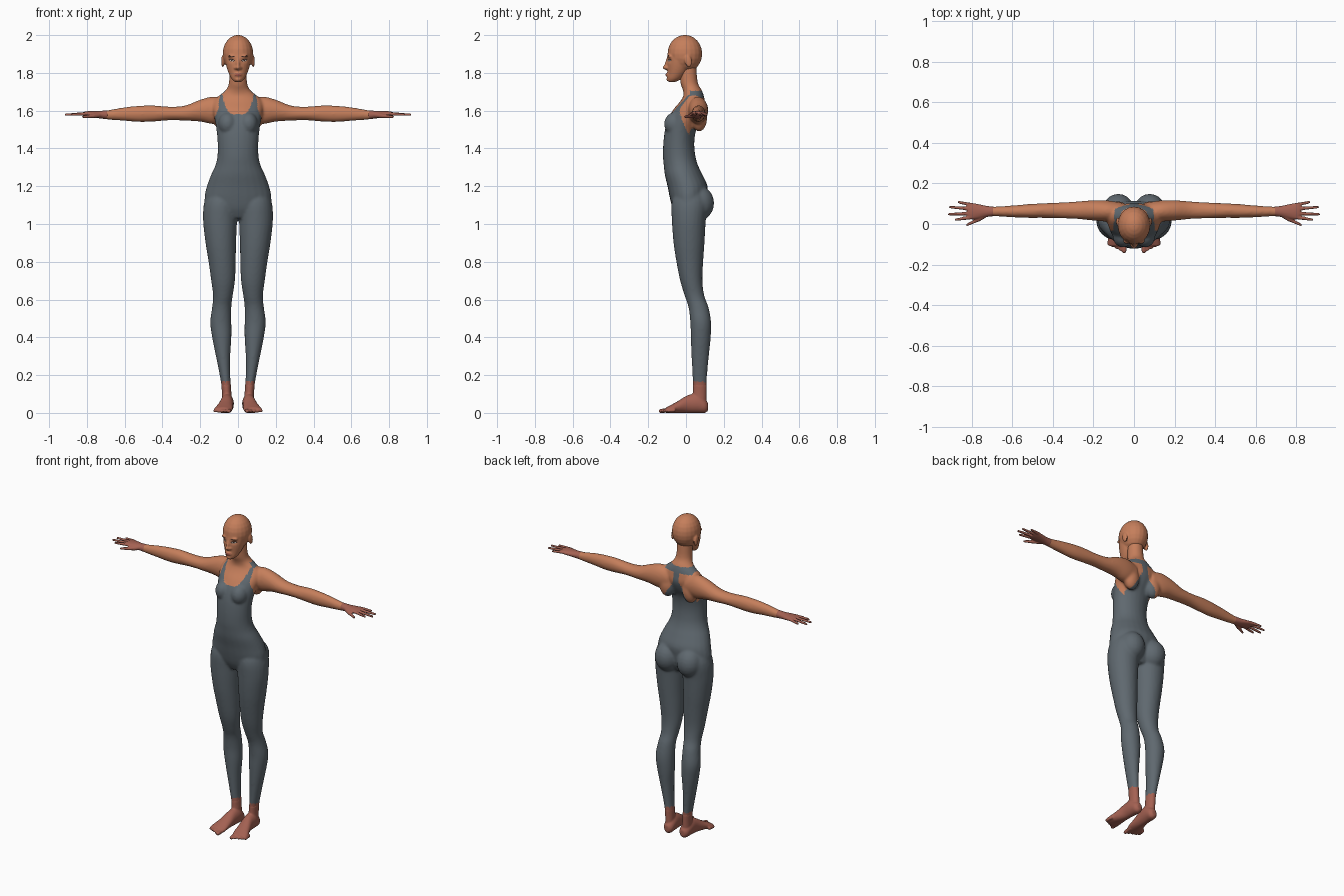
import bpy, bmesh, math
from mathutils import Vector, Matrix
from mathutils.bvhtree import BVHTree

default_cube = bpy.data.objects.get("Cube")
if default_cube:
    bpy.data.objects.remove(default_cube, do_unlink=True)


def make_material(name, red, green, blue):
    material = bpy.data.materials.new(name)
    material.use_nodes = True
    colour = (red, green, blue, 1)
    material.diffuse_color = colour
    shader = material.node_tree.nodes["Principled BSDF"]
    shader.inputs["Base Color"].default_value = colour
    shader.inputs["Roughness"].default_value = 0.7
    return material


skin = make_material("warm skin", 0.56, 0.21, 0.105)
limb_skin = make_material("reddish skin", 0.37, 0.12, 0.085)
suit = make_material("grey suit", 0.115, 0.14, 0.16)
lip_colour = make_material("lip", 0.33, 0.09, 0.065)
eye_white = make_material("eye white", 0.55, 0.5, 0.45)
dark = make_material("dark lash", 0.04, 0.02, 0.015)


def smooth_rows(rows, steps=4):
    """Catmull-Rom interpolation between the given cross-sections."""
    rows = [Vector(row) for row in rows]
    padded = [rows[0]] + rows + [rows[-1]]
    result = []
    for a, b, c, d in zip(padded, padded[1:], padded[2:], padded[3:]):
        for step in range(steps):
            t = step / steps
            result.append(b + (c - a) * (t / 2) + (a * 2 - b * 5 + c * 4 - d) * (t * t / 2)
                          + (b * 3 - a - c * 3 + d) * (t ** 3 / 2))
    return result + [rows[-1]]


def loft(bm, axis, rows, side=1, sides=24):
    """Closed tube of ellipses; row = position on axis, two centres, two radii."""
    others = [i for i in range(3) if i != axis]
    rings = []
    for place, centre_a, centre_b, radius_a, radius_b in smooth_rows(rows):
        ring = []
        for i in range(sides):
            angle = math.tau * i / sides
            point = [0, 0, 0]
            point[axis] = place
            point[others[0]] = centre_a + radius_a * math.cos(angle)
            point[others[1]] = centre_b + radius_b * math.sin(angle)
            point[0] *= side
            ring.append(bm.verts.new(point))
        rings.append(ring)
    for low, high in zip(rings, rings[1:]):
        for i in range(sides):
            j = (i + 1) % sides
            bm.faces.new((low[i], low[j], high[j], high[i]))
    bm.faces.new(rings[0])
    bm.faces.new(rings[-1])


def ball(bm, centre, radii, tilt=0):
    matrix = Matrix.Translation(centre) @ Matrix.Rotation(tilt, 4, 'X') @ Matrix.Diagonal((*radii, 1))
    bmesh.ops.create_uvsphere(bm, u_segments=20, v_segments=12, radius=1, matrix=matrix)


def digit(bm, axis, start, end, thick, thin, side):
    """Finger or toe: a tapered tube with a rounded tip."""
    start, end = Vector(start), Vector(end)
    tip = end + (end - start).normalized() * thin * .9
    rows = []
    for point, radius in ((start, thick), (end, thin), (tip, thin * .4)):
        centre = [point[i] for i in range(3) if i != axis]
        rows.append((point[axis], *centre, radius, radius))
    loft(bm, axis, rows, side, 10)


def add_object(name, bm, materials):
    mesh = bpy.data.meshes.new(name)
    bmesh.ops.recalc_face_normals(bm, faces=bm.faces)
    bm.to_mesh(mesh)
    bm.free()
    for material in materials:
        mesh.materials.append(material)
    mesh.shade_smooth()
    obj = bpy.data.objects.new(name, mesh)
    bpy.context.collection.objects.link(obj)
    return obj


def fuse(name, bm, voxel, rounds, materials):
    """Merge overlapping volumes into one skin and soften the joins."""
    obj = add_object(name, bm, [])
    remesh = obj.modifiers.new("Fuse", 'REMESH')
    remesh.mode = 'VOXEL'
    remesh.voxel_size = voxel
    soften = obj.modifiers.new("Soften", 'SMOOTH')
    soften.factor = 0.5
    soften.iterations = rounds
    graph = bpy.context.evaluated_depsgraph_get()
    mesh = bpy.data.meshes.new_from_object(obj.evaluated_get(graph))
    obj.modifiers.clear()
    obj.data = mesh
    mesh.materials.clear()
    for material in materials:
        mesh.materials.append(material)
    mesh.shade_smooth()
    return obj


# Body: torso, neck, arms and legs
torso_rows = [(1.03, 0, .015, .05, .06), (1.08, 0, .015, .165, .085), (1.14, 0, .012, .177, .098),
              (1.2, 0, .008, .165, .106), (1.26, 0, -.012, .143, .1), (1.31, 0, -.027, .12, .091),
              (1.36, 0, -.036, .109, .086), (1.43, 0, -.038, .108, .082), (1.5, 0, -.028, .114, .083),
              (1.56, 0, -.003, .125, .09), (1.61, 0, .02, .133, .084), (1.65, 0, .035, .128, .065),
              (1.68, 0, .04, .1, .054), (1.71, 0, .033, .064, .05), (1.75, 0, .016, .048, .046),
              (1.84, 0, .01, .045, .045)]
leg_rows = [(1.2, .08, .02, .06, .06), (1.12, .09, .02, .088, .095), (1.02, .095, .015, .09, .09),
            (.9, .091, .016, .081, .082), (.8, .084, .02, .072, .071), (.7, .079, .028, .063, .059),
            (.62, .08, .045, .052, .052), (.56, .086, .066, .051, .053), (.48, .091, .078, .056, .055),
            (.4, .086, .078, .051, .053), (.3, .079, .075, .038, .046), (.2, .069, .073, .028, .039),
            (.13, .061, .073, .025, .036), (.06, .058, .07, .026, .038)]
arm_rows = [(.06, .06, 1.6, .045, .06), (.13, .064, 1.602, .052, .073), (.2, .067, 1.6, .05, .058),
            (.28, .068, 1.587, .043, .04), (.36, .067, 1.585, .039, .036), (.45, .066, 1.585, .036, .043),
            (.52, .064, 1.583, .034, .043), (.6, .062, 1.582, .029, .036), (.68, .062, 1.578, .024, .026),
            (.73, .062, 1.578, .024, .02)]
bm = bmesh.new()
loft(bm, 2, torso_rows)
for side in (-1, 1):
    loft(bm, 2, leg_rows, side)
    loft(bm, 0, arm_rows, side)
    ball(bm, (side * .055, -.058, 1.53), (.05, .058, .062))    # bust
    ball(bm, (side * .077, .07, 1.11), (.077, .079, .09))      # buttock
    ball(bm, (side * .08, .07, 1.56), (.05, .042, .07))        # shoulder blade
body = fuse("body", bm, .0075, 6, [skin, suit, limb_skin])


def wears_suit(x, y, z):
    """Scooped front with thin straps, racer back joined behind the neck."""
    if z < .165:
        return False
    if z < 1.46:
        return x < .3
    if x > .16 or z > 1.705:
        return False
    if y < .02:
        neckline = 1.58 + 2200 * x ** 4
        armhole = 1.46 + 25 * (y - .04) ** 2
        strap = z > 1.6 and x < .118 - .12 * (z - 1.5)
        return z < neckline and (z < armhole or strap)
    return x < max(.022, .11 - .6 * (z - 1.46)) or (z > 1.668 and x < .097)


for face in body.data.polygons:
    x, y, z = face.center
    x = abs(x)
    if wears_suit(x, y, z):
        face.material_index = 1
    elif x > .7 or z < .2:
        face.material_index = 2

# Hands with fingers and thumb
palm_rows = [(.69, .062, 1.578, .0235, .024), (.73, .062, 1.579, .028, .02), (.77, .062, 1.581, .037, .017),
             (.8, .063, 1.583, .041, .014), (.82, .064, 1.583, .036, .009)]
finger_rows = [(.033, .882, .022), (.053, .914, .048), (.074, .909, .083), (.094, .868, .107)]
bm = bmesh.new()
for side in (-1, 1):
    loft(bm, 0, palm_rows, side)
    for base_y, tip_x, tip_y in finger_rows:
        digit(bm, 0, (.795, base_y, 1.584), (tip_x - .006, tip_y, 1.579), .0095, .0065, side)
    digit(bm, 0, (.73, .045, 1.576), (.765, .022, 1.572), .014, .011, side)
    digit(bm, 0, (.76, .025, 1.572), (.82, -.003, 1.568), .011, .007, side)
fuse("hands", bm, .0045, 2, [limb_skin])

# Feet with toes
foot_rows = [(.117, .055, .032, .014, .02), (.1, .055, .036, .03, .036), (.06, .057, .05, .035, .05),
             (.01, .06, .047, .035, .047), (-.04, .068, .032, .042, .032), (-.08, .076, .021, .049, .021),
             (-.108, .081, .014, .046, .014)]
ankle_rows = [(.15, .063, .073, .0255, .0365), (.1, .06, .072, .025, .037), (.04, .057, .068, .028, .04)]
bm = bmesh.new()
for side in (-1, 1):
    loft(bm, 1, foot_rows, side)
    loft(bm, 2, ankle_rows, side)
    for i in range(5):
        x = .046 + .0185 * i
        size = .0125 if i == 0 else .0095
        digit(bm, 1, (x, -.08 + .006 * i, .014), (x + .002, -.134 + .009 * i, .0105), size, size * .9, side)
fuse("feet", bm, .005, 3, [limb_skin])

# Head with jaw, nose, lips and ears
jaw_rows = [(1.752, 0, -.075, .018, .018), (1.768, 0, -.062, .034, .038), (1.8, 0, -.046, .05, .052),
            (1.84, 0, -.034, .063, .066), (1.88, 0, -.021, .071, .08), (1.93, 0, -.01, .07, .08)]
bm = bmesh.new()
ball(bm, (0, -.006, 1.901), (.081, .092, .1))
loft(bm, 2, jaw_rows)
ball(bm, (0, -.102, 1.847), (.009, .011, .034), -.22)
ball(bm, (0, -.109, 1.829), (.012, .015, .011))
ball(bm, (0, -.095, 1.79), (.021, .012, .012))
ball(bm, (0, -.09, 1.766), (.017, .014, .012))
for side in (-1, 1):
    ball(bm, (side * .012, -.1, 1.826), (.009, .011, .008))
    ball(bm, (side * .08, .012, 1.862), (.009, .019, .033), .2)
    ball(bm, (side * .03, -.086, 1.888), (.024, .012, .008))
head = fuse("head", bm, .005, 3, [skin])

# Eye sockets pressed into the face
for vertex in head.data.vertices:
    x, y, z = vertex.co
    if y < -.04:
        distance = ((abs(x) - .033) / .017) ** 2 + ((z - 1.866) / .011) ** 2
        vertex.co.y += .006 * math.exp(-distance)
head_points = [vertex.co.copy() for vertex in head.data.vertices]
head_surface = BVHTree.FromPolygons(head_points, [tuple(face.vertices) for face in head.data.polygons])


def face_patch(name, x, z, width, height, material, lift, slope=0):
    """Thin oval plate that follows the front of the head."""
    bm = bmesh.new()

    def project(u, v):
        hit = head_surface.ray_cast(Vector((x + u, -1, z + v + slope * u)), Vector((0, 1, 0)))[0]
        return bm.verts.new(hit - Vector((0, lift, 0)))

    middle = project(0, 0)
    previous = None
    for ring in (.5, 1):
        current = [project(width * ring * math.cos(math.tau * i / 16),
                           height * ring * math.sin(math.tau * i / 16)) for i in range(16)]
        for i in range(16):
            j = (i + 1) % 16
            if previous:
                bm.faces.new((previous[i], previous[j], current[j], current[i]))
            else:
                bm.faces.new((middle, current[i], current[j]))
        previous = current
    plate = add_object(name, bm, [material])
    if plate.data.polygons[0].normal.y > 0:
        plate.data.flip_normals()


for side, label in ((-1, "right"), (1, "left")):
    face_patch(label + "_lashes", side * .033, 1.867, .0165, .0065, dark, .0015, side * .1)
    face_patch(label + "_eye", side * .033, 1.8655, .0125, .004, eye_white, .0025, side * .1)
    face_patch(label + "_iris", side * .033, 1.866, .0045, .0042, dark, .0035)
    face_patch(label + "_eyebrow", side * .034, 1.888, .018, .0022, dark, .0015, side * .12)
face_patch("upper_lip", 0, 1.7935, .02, .004, lip_colour, .002)
face_patch("lower_lip", 0, 1.7865, .016, .0045, lip_colour, .0015)
